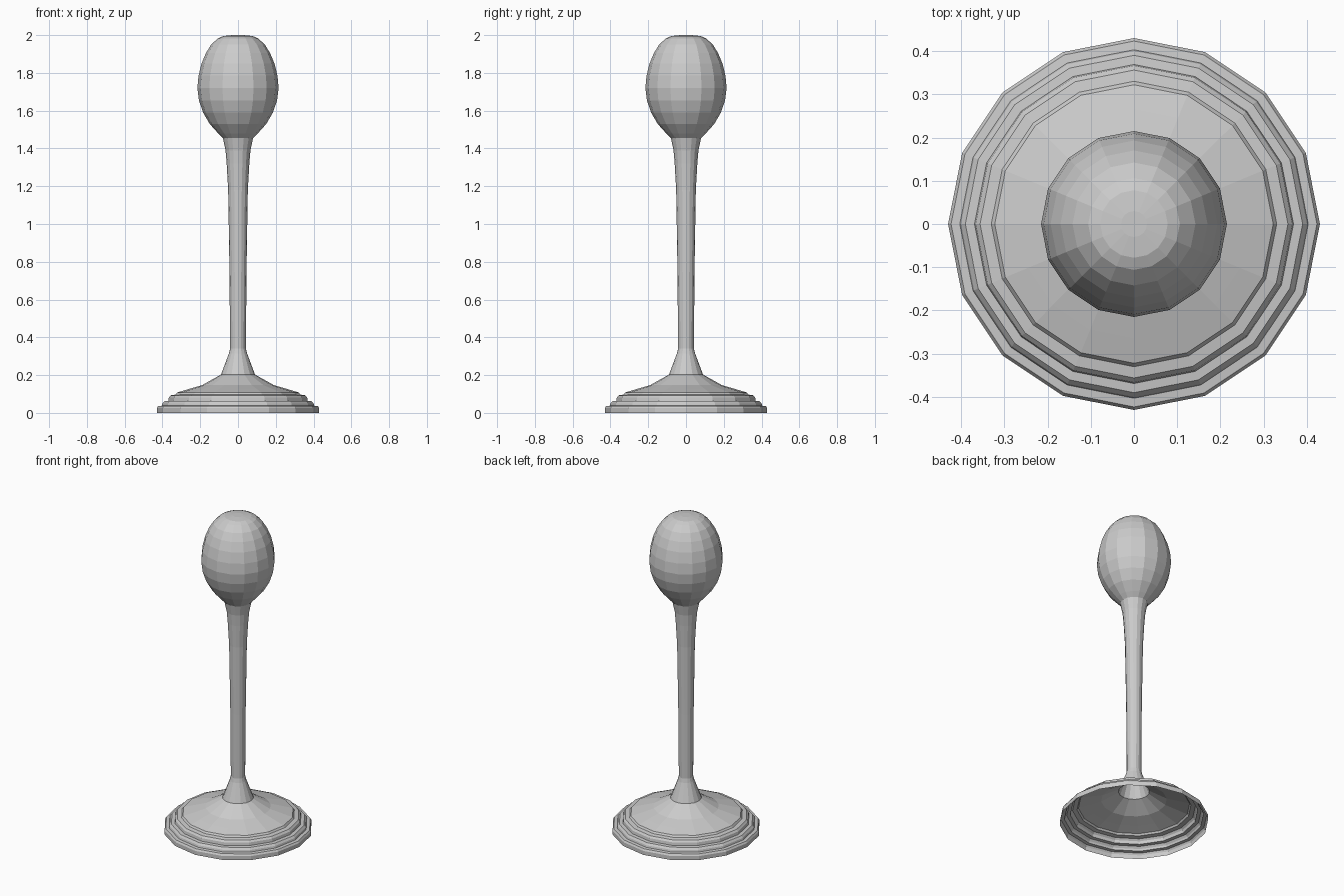
import bpy, bmesh, math

SIDES = 16


def lathe(name, profile, cap_top=False):
    """Revolve (radius, height) points around z, open at the bottom."""
    bm = bmesh.new()
    rings = []
    for r, z in profile:
        rings.append([bm.verts.new((r * math.cos(2 * math.pi * i / SIDES),
                                    r * math.sin(2 * math.pi * i / SIDES), z))
                      for i in range(SIDES)])
    for low, high in zip(rings, rings[1:]):
        for i in range(SIDES):
            j = (i + 1) % SIDES
            bm.faces.new((low[i], low[j], high[j], high[i]))
    if cap_top:
        bm.faces.new(rings[-1])
    mesh = bpy.data.meshes.new(name)
    bm.to_mesh(mesh)
    bm.free()
    obj = bpy.data.objects.new(name, mesh)
    bpy.context.collection.objects.link(obj)
    return obj


# Hollow stepped foot
lathe("stepped_base", [
    (0.43, 0.0), (0.43, 0.025), (0.423, 0.036), (0.403, 0.038),
    (0.40, 0.05), (0.39, 0.062), (0.369, 0.064), (0.366, 0.082),
    (0.356, 0.093), (0.33, 0.097), (0.322, 0.108), (0.265, 0.125),
    (0.19, 0.147), (0.09, 0.203)])

# Slender stem, flared at the foot and swelling towards the head
lathe("stem", [
    (0.09, 0.203), (0.048, 0.315), (0.042, 0.34), (0.045, 0.75),
    (0.052, 1.18), (0.06, 1.32), (0.066, 1.39), (0.08, 1.455)])

# Egg-shaped head
lathe("egg_head", [
    (0.08, 1.455), (0.105, 1.48), (0.15, 1.53), (0.185, 1.59),
    (0.207, 1.655), (0.215, 1.72), (0.209, 1.785), (0.193, 1.85),
    (0.17, 1.905), (0.142, 1.95), (0.106, 1.983), (0.078, 1.995),
    (0.03, 2.0)], cap_top=True)
